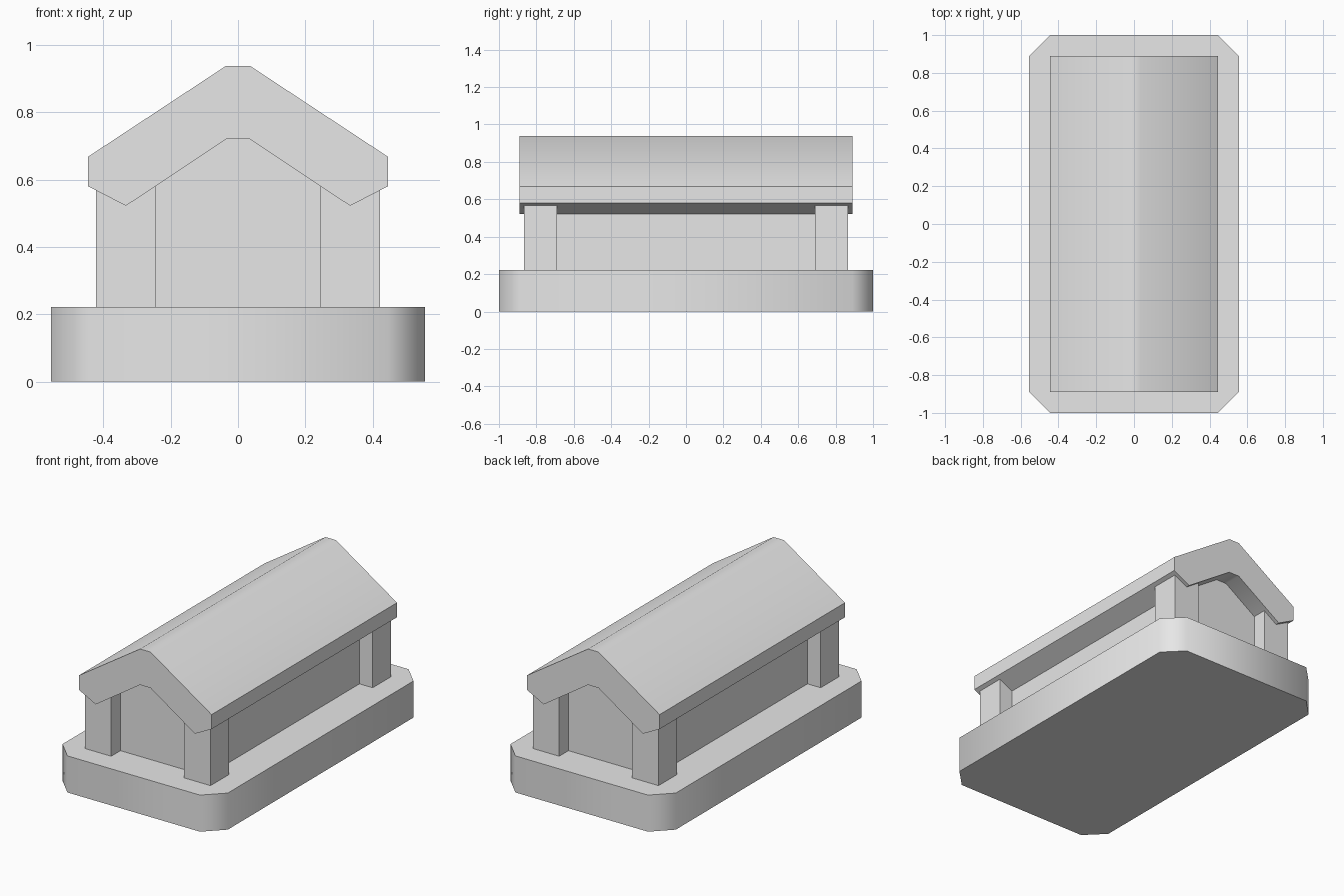
import bpy
import bmesh
import math
from mathutils import Vector

default_cube = bpy.data.objects.get("Cube")
if default_cube:
    bpy.data.objects.remove(default_cube, do_unlink=True)

# Single plain stone colour
stone = bpy.data.materials.new("plain_grey")
stone.use_nodes = True
grey = (0.8, 0.8, 0.8, 1)
stone.diffuse_color = grey
stone.node_tree.nodes["Principled BSDF"].inputs["Base Color"].default_value = grey


def prism(name, outline, extrusion):
    """Extrude a closed 3D outline along a vector, with softened shallow edges."""
    bm = bmesh.new()
    face = bm.faces.new([bm.verts.new(p) for p in outline])
    result = bmesh.ops.extrude_face_region(bm, geom=[face], use_keep_orig=True)
    moved = [g for g in result["geom"] if isinstance(g, bmesh.types.BMVert)]
    bmesh.ops.translate(bm, verts=moved, vec=Vector(extrusion))
    bmesh.ops.recalc_face_normals(bm, faces=bm.faces)
    mesh = bpy.data.meshes.new(name)
    bm.to_mesh(mesh)
    bm.free()
    mesh.materials.append(stone)
    obj = bpy.data.objects.new(name, mesh)
    bpy.context.collection.objects.link(obj)
    bpy.ops.object.select_all(action="DESELECT")
    obj.select_set(True)
    bpy.context.view_layer.objects.active = obj
    bpy.ops.object.shade_smooth_by_angle(angle=math.radians(50))
    return obj


def gable_prism(name, right_half, half_length):
    """Mirror half of a front profile and run it along the building."""
    profile = right_half + [(-x, z) for x, z in reversed(right_half)]
    return prism(name, [(x, -half_length, z) for x, z in profile],
                 (0, 2 * half_length, 0))


# Plinth with clipped corners
BASE_TOP = 0.222
W, L, CUT = 0.555, 1.0, 0.11
quarter = [(W, L - CUT), (W - CUT, L)]
half = quarter + [(-x, y) for x, y in reversed(quarter)]
outline = half + [(-x, -y) for x, y in half]
prism("plinth", [(x, y, 0) for x, y in outline], (0, 0, BASE_TOP))

# Inner chamber, its gable tucked just inside the roof
gable_prism("chamber", [(0.333, BASE_TOP), (0.333, 0.54), (0.035, 0.74)], 0.777)

# Corner posts
for x_side, x_name in ((-1, "right"), (1, "left")):
    for y_side, y_name in ((-1, "front"), (1, "back")):
        corners = [(0.245, 0.689), (0.422, 0.689), (0.422, 0.866), (0.245, 0.866)]
        prism(f"{y_name}_{x_name}_post",
              [(x * x_side, y * y_side, BASE_TOP) for x, y in corners],
              (0, 0, 0.6 - BASE_TOP))

# Thick pitched roof: separate top and underside lines, joined at the eaves
top_half = [(0.445, 0.58), (0.445, 0.668), (0.035, 0.938)]
under_half = [(0.035, 0.72), (0.333, 0.522)]
mirrored_top = [(-x, z) for x, z in reversed(top_half)]
mirrored_under = [(-x, z) for x, z in reversed(under_half)]
roof_profile = top_half + mirrored_top + mirrored_under + under_half
prism("roof", [(x, -0.889, z) for x, z in roof_profile], (0, 1.778, 0))
